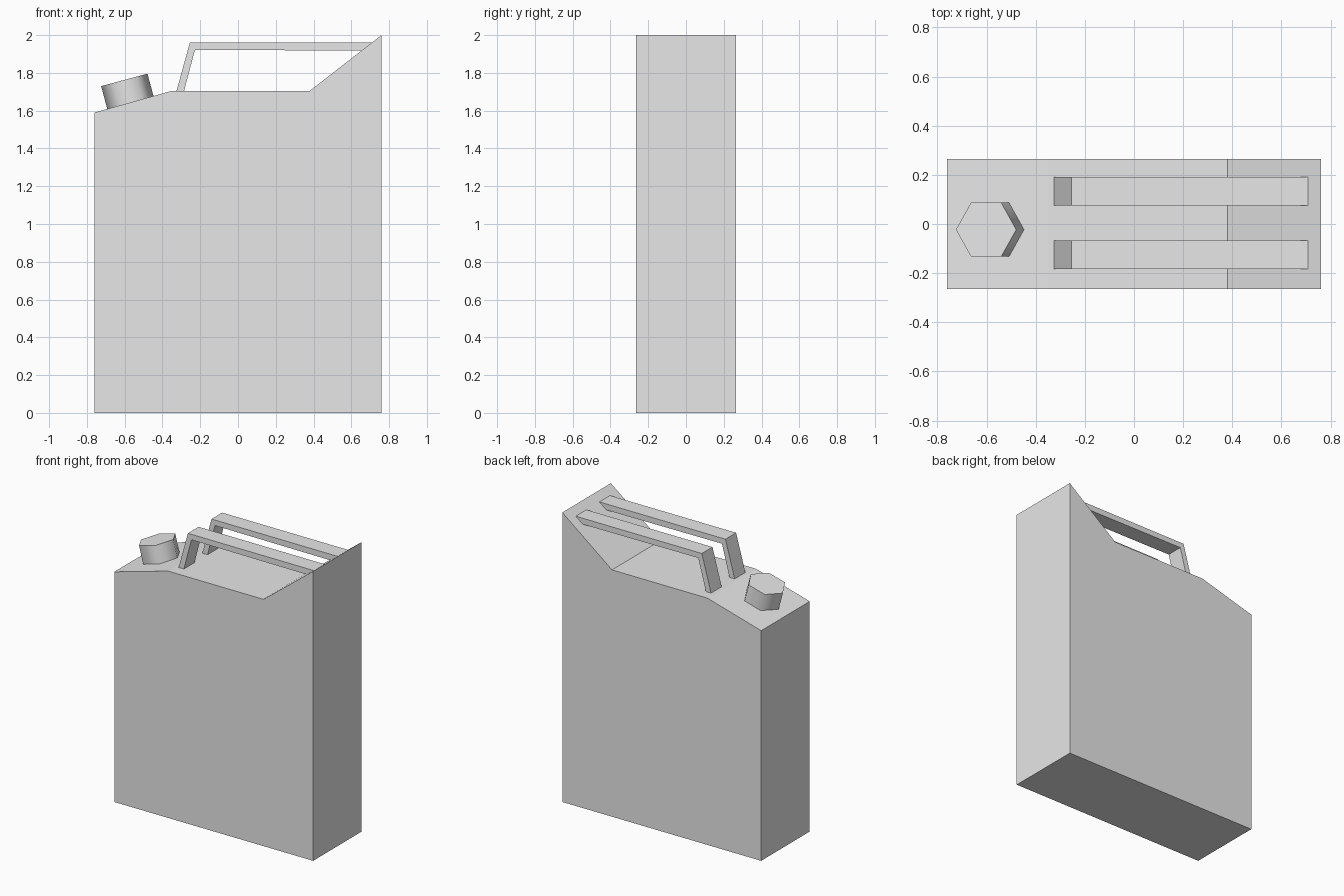
import bpy
import bmesh
import math
from mathutils import Matrix, Vector

cube = bpy.data.objects.get("Cube")
if cube:
    bpy.data.objects.remove(cube, do_unlink=True)

# One plain grey
GREY = (0.8, 0.8, 0.8, 1.0)
grey = bpy.data.materials.new("plain grey")
grey.use_nodes = True
grey.diffuse_color = GREY
grey.node_tree.nodes["Principled BSDF"].inputs["Base Color"].default_value = GREY


def finish(name, bm):
    bmesh.ops.recalc_face_normals(bm, faces=bm.faces)
    mesh = bpy.data.meshes.new(name)
    bm.to_mesh(mesh)
    bm.free()
    mesh.materials.append(grey)
    obj = bpy.data.objects.new(name, mesh)
    bpy.context.collection.objects.link(obj)
    return obj


def extrude_profile(name, profile, y0, y1):
    """Extrude a side outline (x, z) from y0 to y1."""
    bm = bmesh.new()
    face = bm.faces.new([bm.verts.new((x, y0, z)) for x, z in profile])
    extruded = bmesh.ops.extrude_face_region(bm, geom=[face])["geom"]
    verts = [v for v in extruded if isinstance(v, bmesh.types.BMVert)]
    bmesh.ops.translate(bm, verts=verts, vec=(0, y1 - y0, 0))
    return finish(name, bm)


# Can body with sloped shoulder and raised back corner
body_outline = [(-0.76, 0), (0.76, 0), (0.76, 2.0), (0.38, 1.705),
                (-0.35, 1.705), (-0.76, 1.59)]
extrude_profile("can_body", body_outline, -0.265, 0.265)

# Two bent handles running into the raised corner
handle_outline = [(-0.328, 1.695), (-0.255, 1.96), (0.709, 1.96),
                  (0.655, 1.918), (-0.228, 1.922), (-0.288, 1.695)]
for name, y0, y1 in (("front_handle", -0.183, -0.067),
                     ("back_handle", 0.075, 0.191)):
    extrude_profile(name, handle_outline, y0, y1)

# Six-sided cap, square to the sloped shoulder
tilt = Matrix.Rotation(math.radians(-15), 4, 'Y')
bm = bmesh.new()
bmesh.ops.create_cone(bm, cap_ends=True, segments=6, radius1=0.127,
                      radius2=0.127, depth=0.13)
# Put two corners on the long axis
corner = max(bm.verts, key=lambda v: v.co.x).co
turn = 0 if abs(corner.y) < 0.001 else math.radians(30)
centre = Vector((-0.585, -0.023, 1.70))
bm.transform(Matrix.Translation(centre) @ tilt @ Matrix.Rotation(turn, 4, 'Z'))
cap = finish("screw_cap", bm)

# Rounded shading on the cap sides, crisp rims
bpy.ops.object.select_all(action='DESELECT')
cap.select_set(True)
bpy.context.view_layer.objects.active = cap
bpy.ops.object.shade_smooth_by_angle(angle=math.radians(65))
